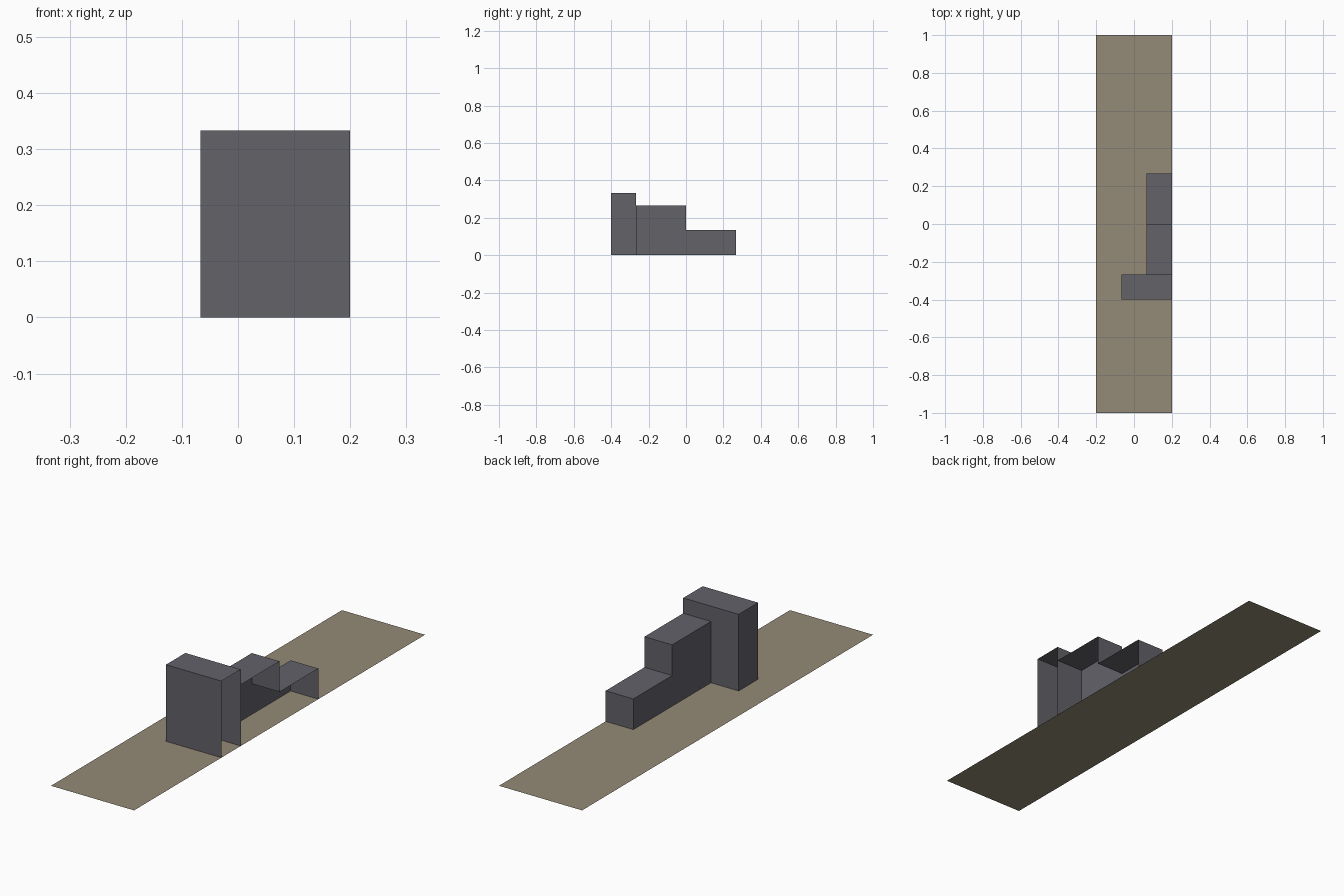
import bpy, bmesh

if "Cube" in bpy.data.objects:
    bpy.data.objects.remove(bpy.data.objects["Cube"])


def material(name, rgb):
    m = bpy.data.materials.new(name)
    m.diffuse_color = (*rgb, 1)
    m.use_nodes = True
    m.node_tree.nodes["Principled BSDF"].inputs["Base Color"].default_value = m.diffuse_color
    return m


tan = material("tan_top", (0.296, 0.254, 0.181))
grey = material("grey_wall", (0.125, 0.122, 0.141))

U = 2 / 15  # grid module of the model
EDGE = 0.2  # open side of the blocks, on the strip's right edge


def shell(name, profile, x0, closed):
    """Extrude a (y, z) outline from x0 to EDGE, leaving the right side and bottom open."""
    bm = bmesh.new()
    left = [bm.verts.new((x0, y * U, z * U)) for y, z in profile]
    right = [bm.verts.new((EDGE, y * U, z * U)) for y, z in profile]
    bm.faces.new(left)
    # the last outline edge is the bottom; the one before it is the front wall
    for i in range(len(profile) - (1 if closed else 2)):
        bm.faces.new((left[i + 1], left[i], right[i], right[i + 1]))
    bm.normal_update()
    for f in bm.faces:  # upward faces are tan, walls are grey
        f.material_index = 0 if f.normal.z > 0.5 else 1
    add(name, bm)


def add(name, bm):
    me = bpy.data.meshes.new(name)
    bm.to_mesh(me)
    bm.free()
    me.materials.append(tan)
    me.materials.append(grey)
    bpy.context.collection.objects.link(bpy.data.objects.new(name, me))


# flat base strip
bm = bmesh.new()
bm.faces.new([bm.verts.new(p) for p in
              ((-EDGE, -1, 0), (EDGE, -1, 0), (EDGE, 1, 0), (-EDGE, 1, 0))])
add("base_strip", bm)

# tall front block
shell("tall_block", [(2, 0), (2, 2.5), (3, 2.5), (3, 0)][::-1] and
      [(-2, 0), (-2, 2.5), (-3, 2.5), (-3, 0)], -U / 2, True)

# two steps behind it; their front is the back wall of the tall block
shell("steps", [(2, 0), (2, 1), (0, 1), (0, 2), (-2, 2), (-2, 0)], U / 2, False)
